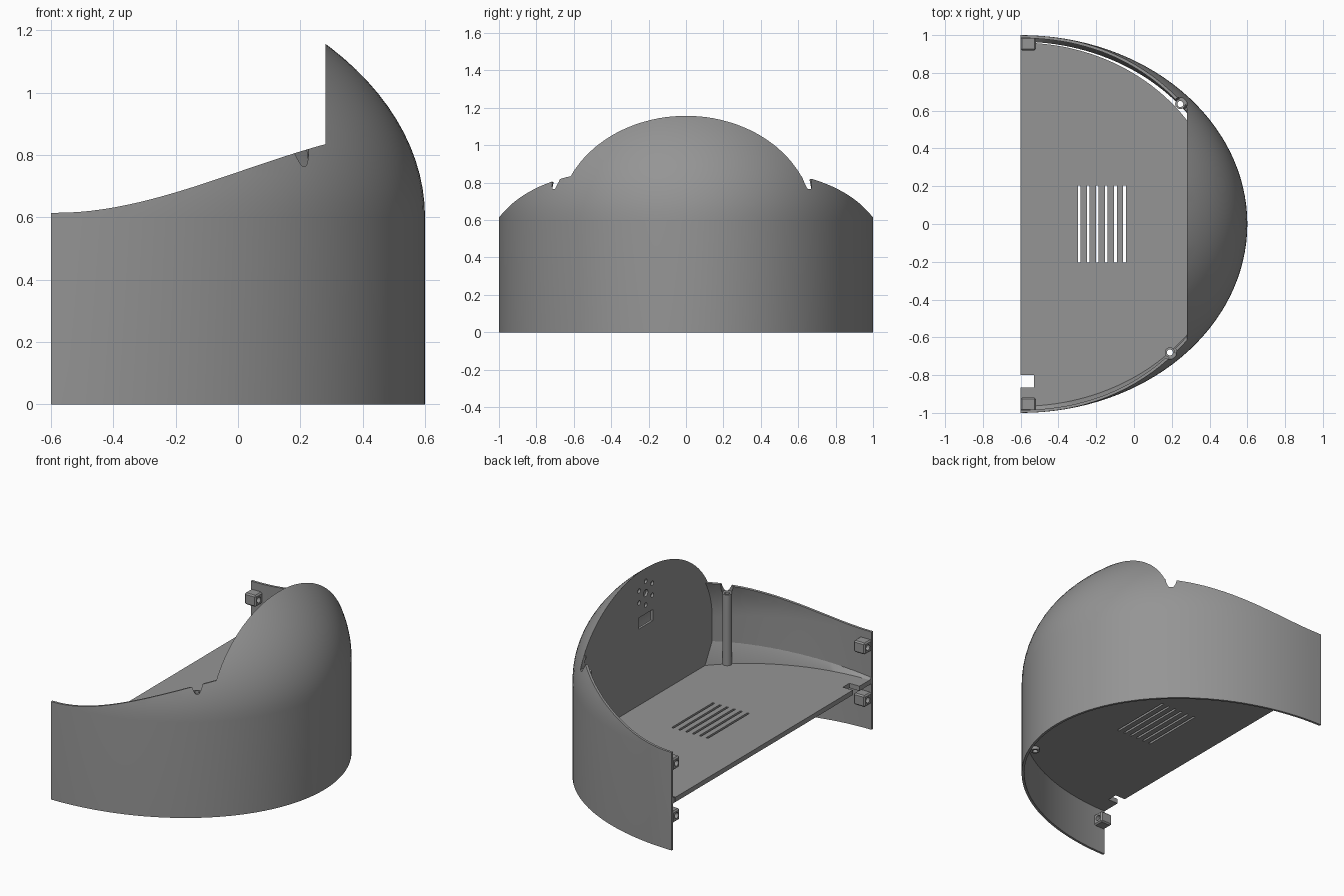
import bpy, bmesh, math
from mathutils import Matrix

if "Cube" in bpy.data.objects:
    bpy.data.objects.remove(bpy.data.objects["Cube"])

grey = bpy.data.materials.new("grey plastic")
grey.diffuse_color = (0.3, 0.3, 0.3, 1)
grey.use_nodes = True
grey.node_tree.nodes["Principled BSDF"].inputs["Base Color"].default_value = grey.diffuse_color
CX = -0.6            # centre of the plan ellipse
SHOULDER = 0.6       # height where the wall turns into the dome
FLOOR_LOW, FLOOR_TOP = 0.29, 0.32


def finish(name, bm):
    bmesh.ops.recalc_face_normals(bm, faces=bm.faces)
    me = bpy.data.meshes.new(name)
    bm.to_mesh(me)
    bm.free()
    ob = bpy.data.objects.new(name, me)
    bpy.context.collection.objects.link(ob)
    me.materials.append(grey)
    return ob


def prism(name, pts, axis, lo, hi):
    """Extrude a 2D outline along an axis (the outline uses the other two)."""
    def place(p, d):
        return {'x': (d, p[0], p[1]), 'y': (p[0], d, p[1]), 'z': (p[0], p[1], d)}[axis]
    bm = bmesh.new()
    a = [bm.verts.new(place(p, lo)) for p in pts]
    b = [bm.verts.new(place(p, hi)) for p in pts]
    bm.faces.new(a)
    bm.faces.new(b)
    for i in range(len(pts)):
        j = (i + 1) % len(pts)
        bm.faces.new((a[i], a[j], b[j], b[i]))
    return finish(name, bm)


def box(name, x0, x1, y0, y1, z0, z1):
    return prism(name, [(x0, y0), (x1, y0), (x1, y1), (x0, y1)], 'z', z0, z1)


def rod(name, c, r, axis, lo, hi, n=24):
    pts = [(c[0] + r * math.cos(k * math.tau / n), c[1] + r * math.sin(k * math.tau / n))
           for k in range(n)]
    return prism(name, pts, axis, lo, hi)


def domed_solid(name, a, b, h, base):
    """Elliptical drum with a half-ellipsoid top."""
    bm = bmesh.new()
    prof = [(1, base)] + [(math.cos(t), SHOULDER + h * math.sin(t))
                          for t in (k * math.pi / 2 / 28 for k in range(28))]
    n, rings = 128, []
    for r, z in prof:
        rings.append([bm.verts.new((CX + a * r * math.cos(k * math.tau / n),
                                    b * r * math.sin(k * math.tau / n), z)) for k in range(n)])
    for lo, hi in zip(rings, rings[1:]):
        for k in range(n):
            m = (k + 1) % n
            bm.faces.new((lo[k], lo[m], hi[m], hi[k]))
    tip = bm.verts.new((CX, 0, SHOULDER + h))
    for k in range(n):
        bm.faces.new((rings[-1][k], rings[-1][(k + 1) % n], tip))
    bm.faces.new(rings[0])
    return finish(name, bm)


def cut(ob, cutters):
    for c in cutters:
        m = ob.modifiers.new("cut", 'BOOLEAN')
        m.operation, m.solver, m.object = 'DIFFERENCE', 'EXACT', c
    bpy.context.view_layer.update()
    dg = bpy.context.evaluated_depsgraph_get()
    me = bpy.data.meshes.new_from_object(ob.evaluated_get(dg))
    ob.modifiers.clear()
    ob.data = me


parts, helpers = [], []

# Post positions and their through holes
posts = [(0.245, 0.635), (0.19, -0.68)]
post_holes = [rod("post_hole_cutter", p, 0.016, 'z', 0.1, 1.0) for p in posts]
helpers += post_holes

# Outer shell: hollow dome, opened at the back and along a sweeping top edge
shell = domed_solid("shell", 1.2, 1.0, 0.82, 0)
hollow = domed_solid("hollow_cutter", 1.185, 0.985, 0.805, -0.1)
edge = [(-0.6, -1), (-0.6, 0.615)]
for k in range(25):
    t = k / 24
    edge.append((-0.58 + 0.86 * t, 0.615 + 0.22 * (1.94 * t ** 2 - 0.94 * t ** 3)))
edge += [(0.28, 2), (-3, 2), (-3, -1)]
opening = prism("opening_cutter", edge, 'y', -2, 2)
notches = [rod("notch_cutter", p, 0.036, 'z', 0.765, 1.0) for p in posts]
cut(shell, [hollow, opening] + notches)
helpers += [hollow, opening] + notches
parts.append(shell)

# Floor plate, with vent slots, a cable notch and post holes
outline = []
for k in range(-40, 41):
    t = k * math.pi / 80
    a, b = (1.11, 0.965) if k < 0 else (1.073, 0.96)
    outline.append((CX + a * math.cos(t), b * math.sin(t)))
floor = prism("floor", outline, 'z', FLOOR_LOW, FLOOR_TOP)
slots = [box("slot_cutter", x - 0.007, x + 0.007, -0.205, 0.205, 0.2, 0.4)
         for x in (-0.29, -0.242, -0.194, -0.146, -0.098, -0.05)]
cable = box("cable_cutter", -0.7, -0.53, -0.865, -0.8, 0.2, 0.4)
cut(floor, slots + [cable] + post_holes)
helpers += slots + [cable]
parts.append(floor)

# Sloped ledge between wall and floor, growing taller towards the dome
bm = bmesh.new()
rows = []
for k in range(-40, 41):
    c, s = math.cos(k * math.pi / 80), math.sin(k * math.pi / 80)
    top = 0.33 + 0.175 * c
    rows.append([bm.verts.new(v) for v in (
        (CX + 1.11 * c, 0.965 * s, FLOOR_LOW),
        (CX + 1.11 * c, 0.965 * s, FLOOR_TOP),
        (CX + 1.19 * c, 0.99 * s, top),
        (CX + 1.19 * c, 0.99 * s, FLOOR_LOW))])
for p, q in zip(rows, rows[1:]):
    for i in range(4):
        j = (i + 1) % 4
        bm.faces.new((p[i], p[j], q[j], q[i]))
bm.faces.new(rows[0])
bm.faces.new(rows[-1])
ledge = finish("floor_ledge", bm)
cut(ledge, post_holes)
parts.append(ledge)

# Upright panel closing the dome, with a ring of holes and a slot
w = math.sqrt(1 - (0.88 / 1.185) ** 2)
arch = [(-0.985 * w, FLOOR_LOW)]
for k in range(49):
    t = math.pi * (1 - k / 48)
    arch.append((0.985 * w * math.cos(t), SHOULDER + 0.805 * w * math.sin(t)))
arch.append((0.985 * w, FLOOR_LOW))
panel = prism("dome_panel", arch, 'x', 0.28, 0.295)
holes = [rod("speaker_cutter", (0, 1.0), 0.022, 'x', 0.2, 0.4, 16)]
for k in range(6):
    t = math.pi / 6 + k * math.pi / 3
    holes.append(rod("speaker_cutter", (0.075 * math.cos(t), 1 + 0.075 * math.sin(t)),
                     0.014, 'x', 0.2, 0.4, 16))
holes.append(box("display_cutter", 0.2, 0.4, -0.07, 0.07, 0.8, 0.87))
cut(panel, holes)
helpers += holes
parts.append(panel)

# Hollow screw posts beside the wall
for p in posts:
    post = rod("screw_post", p, 0.027, 'z', 0.27, 0.765)
    cut(post, post_holes)
    parts.append(post)

# Screw lugs at the rear ends of the wall
for side in (-1, 1):
    for z in (0.2, 0.53):
        y0, y1 = sorted((side * 0.918, side * 0.99))
        lug = box("screw_lug", -0.6, -0.52, y0, y1, z - 0.036, z + 0.036)
        bev = lug.modifiers.new("bevel", 'BEVEL')
        bev.width, bev.segments = 0.008, 1
        hole = rod("lug_cutter", (side * 0.95, z), 0.018, 'x', -0.7, -0.45, 20)
        cut(lug, [hole])
        helpers.append(hole)
        parts.append(lug)

for h in helpers:
    h.hide_render = True
    h.hide_set(True)

# Smooth the curved surfaces, keep the edges crisp
bpy.ops.object.select_all(action='DESELECT')
for p in parts:
    p.select_set(True)
bpy.context.view_layer.objects.active = shell
bpy.ops.object.shade_smooth_by_angle(angle=math.radians(30))
